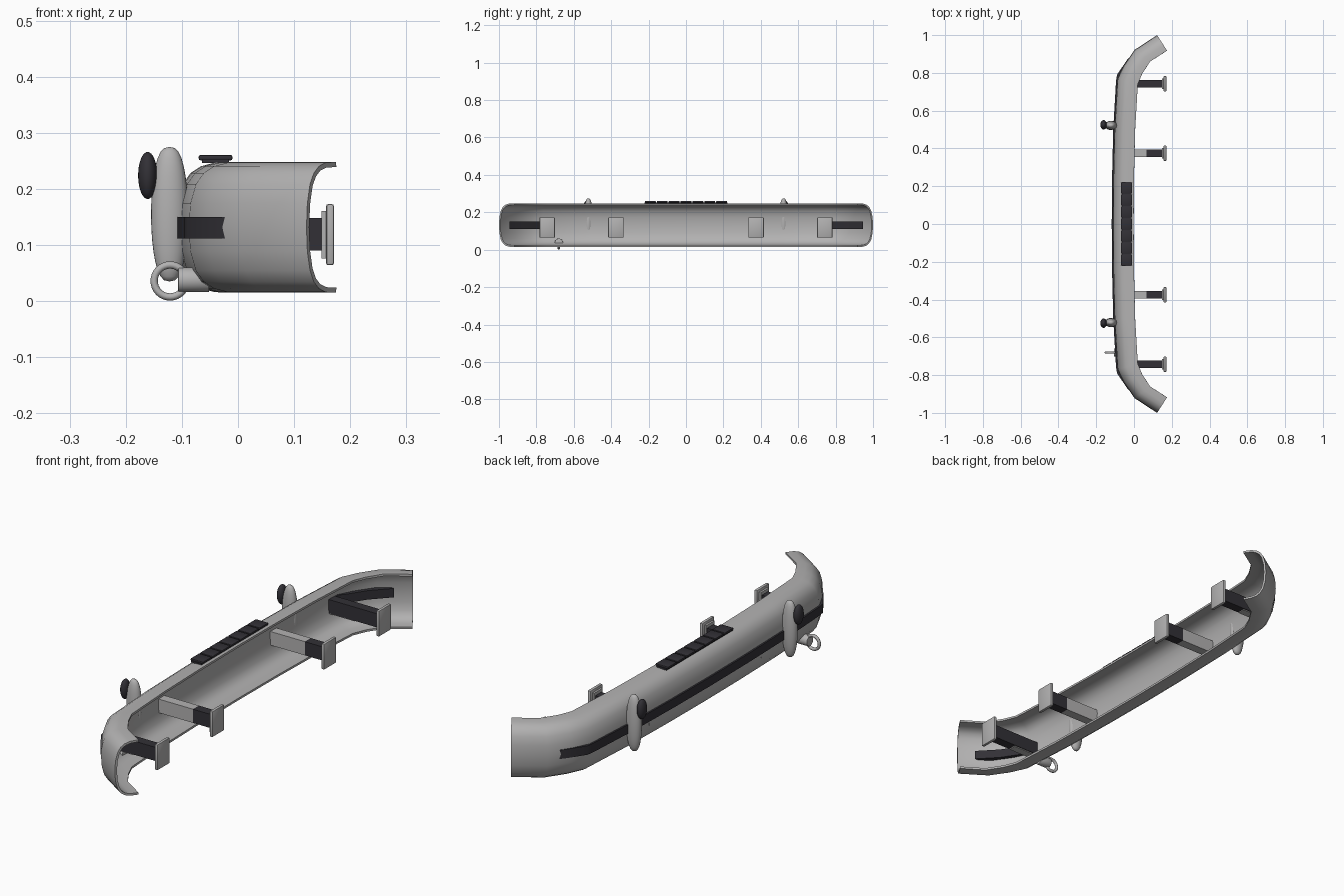
import bpy, bmesh, math
from mathutils import Matrix

old = bpy.data.objects.get("Cube")
if old:
    bpy.data.objects.remove(old, do_unlink=True)


def material(name, rgb):
    m = bpy.data.materials.new(name)
    m.use_nodes = True
    m.diffuse_color = (*rgb, 1)
    b = m.node_tree.nodes["Principled BSDF"]
    b.inputs["Base Color"].default_value = (*rgb, 1)
    b.inputs["Roughness"].default_value = 0.6
    return m


GREY = material("light grey", (0.45, 0.445, 0.445))
DARK = material("dark rubber", (0.032, 0.03, 0.037))


def finish(name, bm, mat, angle=40, solid=0, bevel=0):
    """Turn a bmesh into a named, shaded object."""
    me = bpy.data.meshes.new(name)
    bm.to_mesh(me)
    bm.free()
    me.materials.append(mat)
    ob = bpy.data.objects.new(name, me)
    bpy.context.collection.objects.link(ob)
    bpy.ops.object.select_all(action="DESELECT")
    ob.select_set(True)
    bpy.context.view_layer.objects.active = ob
    if solid:
        mod = ob.modifiers.new("thickness", "SOLIDIFY")
        mod.thickness, mod.offset = solid, -1
        bpy.ops.object.modifier_apply(modifier=mod.name)
    if bevel:
        mod = ob.modifiers.new("rounding", "BEVEL")
        mod.width, mod.segments = bevel, 2
        bpy.ops.object.modifier_apply(modifier=mod.name)
    bpy.ops.object.shade_smooth_by_angle(angle=math.radians(angle))


def box(name, lo, hi, mat, bevel=0):
    bm = bmesh.new()
    bmesh.ops.create_cube(bm, size=1)
    for v in bm.verts:
        v.co = [l + (h - l) * (c + 0.5) for l, h, c in zip(lo, hi, v.co)]
    finish(name, bm, mat, bevel=bevel)


def loft(rows, closed=False):
    """Skin rows of points; closed rows also get end caps."""
    bm = bmesh.new()
    vs = [[bm.verts.new(p) for p in r] for r in rows]
    n = len(rows[0])
    for a, b in zip(vs, vs[1:]):
        for i in range(n if closed else n - 1):
            k = (i + 1) % n
            bm.faces.new((a[i], a[k], b[k], b[i])[::-1])
    if closed:
        bm.faces.new(vs[0])
        bm.faces.new(reversed(vs[-1]))
        bmesh.ops.recalc_face_normals(bm, faces=bm.faces)
    return bm


def both_ends(half):
    """Mirror a list of (y, ...) stations across y = 0."""
    return [(-s[0], *s[1:]) for s in reversed(half) if s[0] > 0] + half


# Bumper shell: C section lofted between the outer face and the rear lip
MID = 0.1315
upper = [(1, .1165), (.65, .1155), (.42, .109), (.25, .097), (.12, .077), (.03, .043), (0, 0)]
section = upper + [(t, -z) for t, z in reversed(upper[:-1])]
# station: outer y, outer x, lip y, lip x
stations = both_ends([(0, -.112, 0, -.002), (.25, -.11, .25, 0), (.5, -.104, .5, .006),
                      (.77, -.088, .74, .02), (.84, -.054, .795, .043),
                      (.922, .003, .86, .085), (1, .122, .918, .175)])
rows = []
for oy, ox, ly, lx in stations:
    ly = math.copysign(ly, oy)
    rows.append([(ox + (lx - ox) * t, oy + (ly - oy) * t, MID + z) for t, z in section])
finish("bumper_shell", loft(rows), GREY, angle=45, solid=.009)

# Rubbing strip wrapped along the face and running through the curved ends
strip = both_ends([(0, -.118, -.108), (.25, -.116, -.106), (.5, -.11, -.1), (.76, -.095, -.083),
                   (.79, -.09, -.054), (.87, -.036, -.001), (.945, .045, .07)])
finish("rubbing_strip", loft([[(a, y, .112), (a, y, .15), (b, y, .15), (b, y, .112)]
                              for y, a, b in strip], closed=True), DARK, angle=30)

# Step pad with raised slats
box("step_pad_base", (-.064, -.222, .246), (-.016, .222, .253), DARK)
SLATS = 7
for i in range(SLATS):
    y = -.222 + .444 * (i + .5) / SLATS
    box(f"step_pad_slat_{i + 1}", (-.07, y - .029, .251), (-.01, y + .029, .2605), DARK, bevel=.003)

# Mounting arms and end plates
for side, s in (("right", -1), ("left", 1)):
    for kind, y in (("inner", .375), ("outer", .742)):
        c = s * y
        tag = f"{kind}_{side}"
        if kind == "inner":
            box("arm_base_" + tag, (-.105, c - .02, .09), (.065, c + .02, .148), GREY)
            start = .065
        else:
            box("arm_base_" + tag, (-.085, c - .017, .086), (.04, c + .017, .092), GREY)
            start = -.085
        box("arm_" + tag, (start, c - .02, .09), (.157, c + .02, .148), DARK)
        box("arm_collar_" + tag, (.149, c - .028, .076), (.158, c + .028, .161), GREY)
        box("mount_plate_" + tag, (.157, c - .041, .064), (.171, c + .041, .173), GREY, bevel=.004)


def ellipsoid(name, centre, radii, mat, power=1.0):
    """Scaled sphere; a power below one gives fuller ends."""
    bm = bmesh.new()
    bmesh.ops.create_uvsphere(bm, u_segments=24, v_segments=16, radius=1)
    for v in bm.verts:
        x, y, z = v.co
        wide = max(1e-4, 1 - z * z) ** ((power - 1) / 2)
        v.co = (centre[0] + radii[0] * x * wide,
                centre[1] + radii[1] * y * wide, centre[2] + radii[2] * z)
    finish(name, bm, mat, angle=80)


# Upright over-riders with rubber buffers
for side, s in (("right", -1), ("left", 1)):
    ellipsoid("overrider_" + side, (-.122, s * .522, .155), (.033, .024, .12), GREY, power=.75)
    ellipsoid("buffer_" + side, (-.161, s * .525, .224), (.017, .025, .042), DARK)

# Towing eye: ring on a round peg
RING_Y = -.68
major, minor, nu, nv = .0285, .0065, 32, 10
rows = []
for i in range(nu + 1):
    a = math.tau * i / nu
    rows.append([(-.121 + (major + minor * math.cos(b)) * math.cos(a), RING_Y + minor * math.sin(b),
                  .036 + (major + minor * math.cos(b)) * math.sin(a))
                 for b in (math.tau * j / nv for j in range(nv + 1))])
bm = loft(rows)
bmesh.ops.remove_doubles(bm, verts=bm.verts, dist=1e-5)
bmesh.ops.recalc_face_normals(bm, faces=bm.faces)
finish("towing_ring", bm, GREY, angle=80)

bm = bmesh.new()
bmesh.ops.create_cone(bm, cap_ends=True, segments=24, radius1=.022, radius2=.022, depth=.055,
                      matrix=Matrix.Translation((-.079, RING_Y, .038)) @ Matrix.Rotation(math.pi / 2, 4, "Y"))
finish("towing_peg", bm, GREY, bevel=.002)
